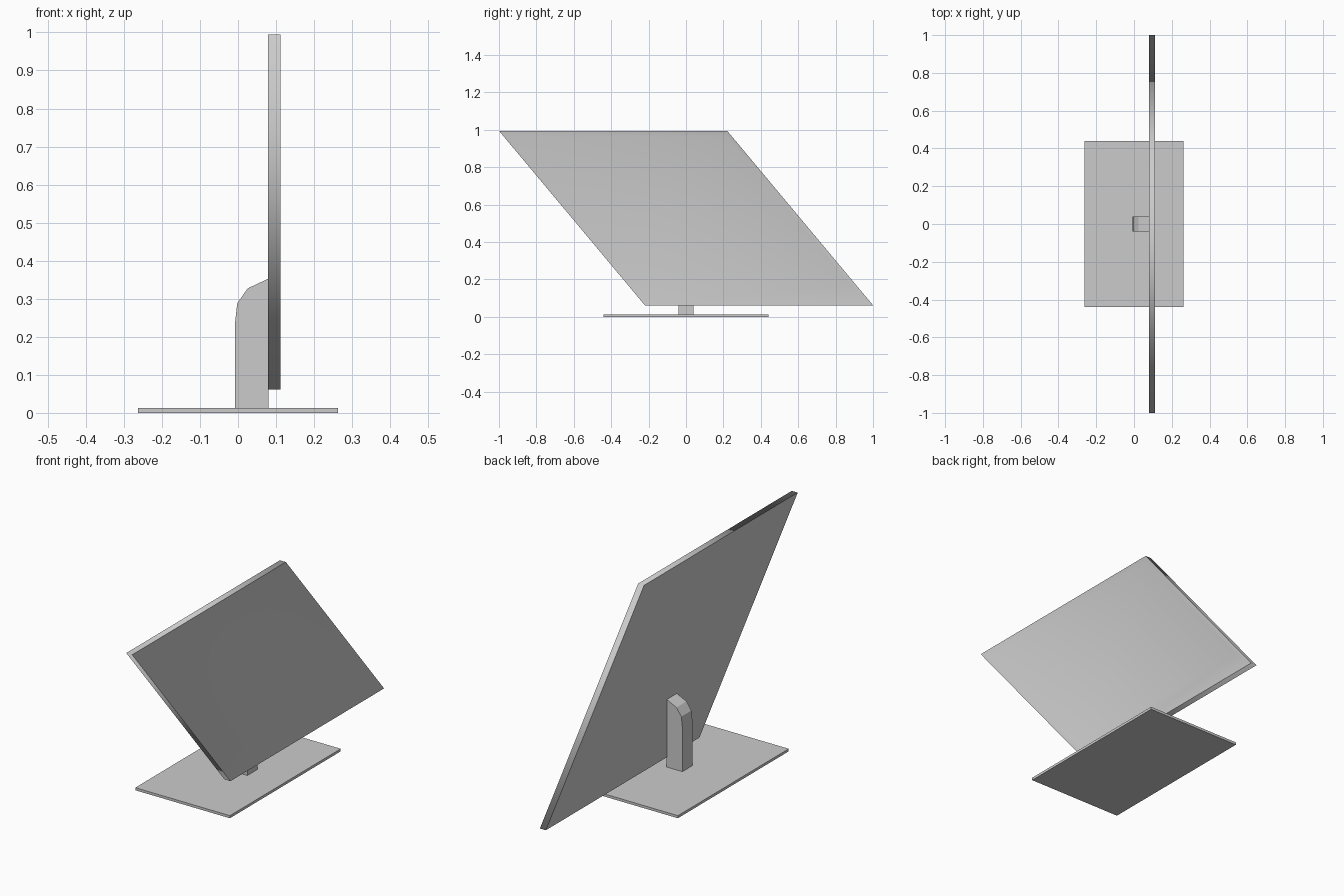
import bpy
import bmesh

old = bpy.data.objects.get("Cube")
if old:
    bpy.data.objects.remove(old, do_unlink=True)

grey = bpy.data.materials.new("light grey")
grey.use_nodes = True
colour = (0.6, 0.6, 0.6, 1)
grey.diffuse_color = colour
grey.node_tree.nodes["Principled BSDF"].inputs["Base Color"].default_value = colour


def finish(bm, name):
    bmesh.ops.recalc_face_normals(bm, faces=bm.faces[:])
    mesh = bpy.data.meshes.new(name)
    bm.to_mesh(mesh)
    bm.free()
    mesh.materials.append(grey)
    obj = bpy.data.objects.new(name, mesh)
    bpy.context.collection.objects.link(obj)
    return obj


def prism(name, profile, half_depth):
    """Extrude an x-z profile along y."""
    bm = bmesh.new()
    face = bm.faces.new([bm.verts.new((x, -half_depth, z)) for x, z in profile])
    out = bmesh.ops.extrude_face_region(bm, geom=[face])
    moved = [v for v in out["geom"] if isinstance(v, bmesh.types.BMVert)]
    bmesh.ops.translate(bm, verts=moved, vec=(0, 2 * half_depth, 0))
    return finish(bm, name)


# Flat foot
prism("base", [(-0.263, 0), (0.263, 0), (0.263, 0.013), (-0.263, 0.013)], 0.44)

# Upright with a chamfered back
prism("stand", [(-0.008, 0.013), (0.08, 0.013), (0.08, 0.353), (0.025, 0.327),
                (-0.002, 0.288), (-0.008, 0.235)], 0.04)

# Slanted screen panel with a shallow dished front
BOTTOM, TOP = 0.062, 0.995
BACK, FRONT, DISH = 0.079, 0.112, 0.008


def slanted(bm, x, side, bottom, top):
    """Four corners of the leaning outline, pulled in by the given margins."""
    ring = []
    for sign, z in ((-1, bottom), (1, bottom), (1, top), (-1, top)):
        t = (z - BOTTOM) / (TOP - BOTTOM)
        y = 0.39 - 0.78 * t + sign * (0.61 - side)
        ring.append(bm.verts.new((x, y, z)))
    return ring


bm = bmesh.new()
rear = slanted(bm, BACK, 0, BOTTOM, TOP)
rim = slanted(bm, FRONT, 0, BOTTOM, TOP)
screen = slanted(bm, FRONT - DISH, 0.03, BOTTOM + 0.11, TOP - 0.03)
bm.faces.new(rear)
bm.faces.new(screen)
for a, b in ((rear, rim), (rim, screen)):
    for i in range(4):
        j = (i + 1) % 4
        bm.faces.new((a[i], a[j], b[j], b[i]))

# Soft shading around the rim and the dish, crisp front and back outlines
for face in bm.faces:
    face.smooth = True
for ring in (rear, rim):
    for edge in bm.edges:
        if all(v in ring for v in edge.verts):
            edge.smooth = False
finish(bm, "screen_panel")
